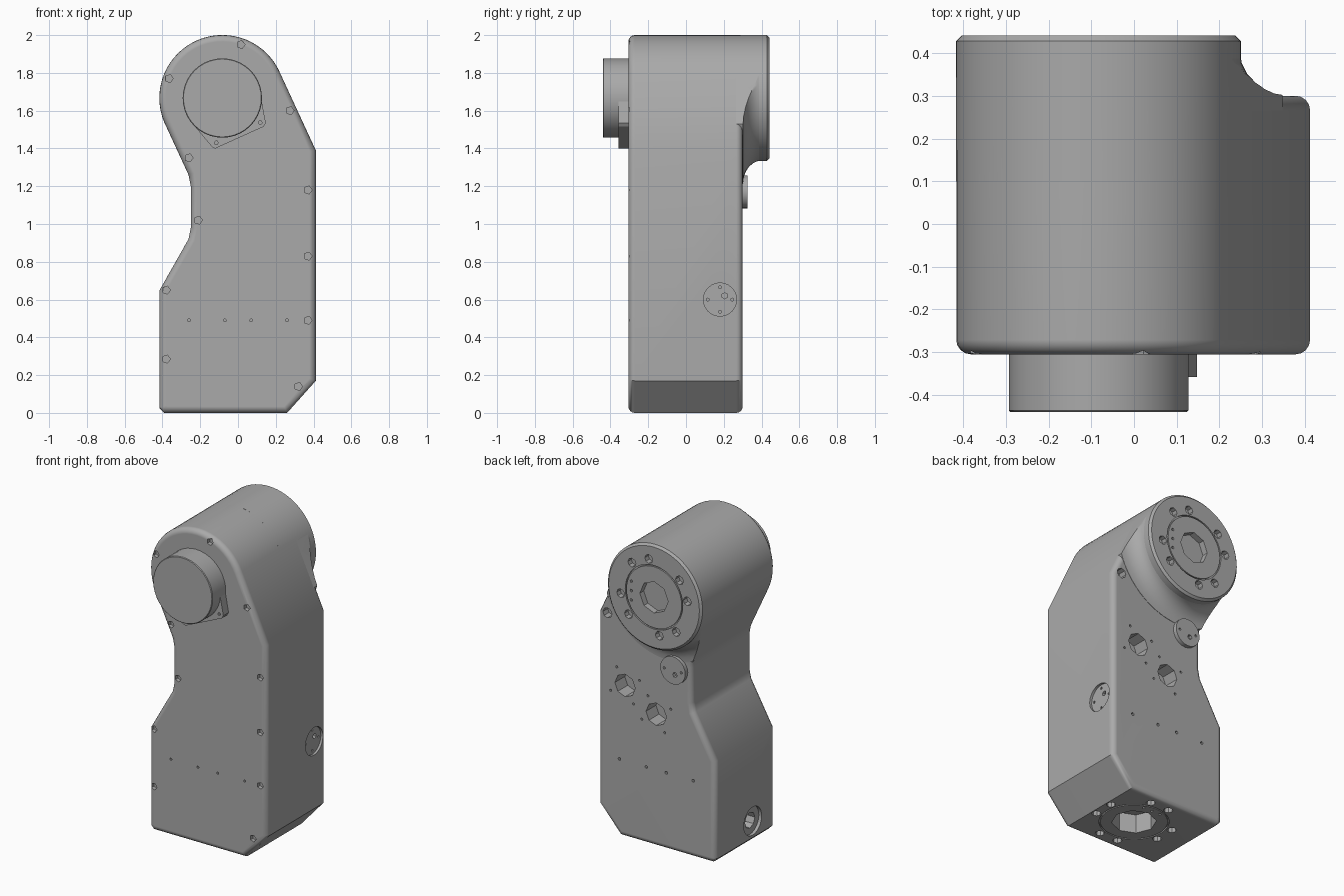
import bpy, bmesh
from math import sin, cos, pi, radians
from mathutils import Vector

if "Cube" in bpy.data.objects:
    bpy.data.objects.remove(bpy.data.objects["Cube"])

grey = bpy.data.materials.new("mid_grey")
grey.use_nodes = True
grey.diffuse_color = (0.4, 0.4, 0.4, 1)
grey.node_tree.nodes["Principled BSDF"].inputs["Base Color"].default_value = grey.diffuse_color

FRONT, BACK = Vector((0, -1, 0)), Vector((0, 1, 0))
LEFT, RIGHT, DOWN = Vector((1, 0, 0)), Vector((-1, 0, 0)), Vector((0, 0, -1))
HEAD = Vector((-0.083, 0, 1.667))
R = 0.333
Y0, Y1 = -0.305, 0.30


def lathe(bm, profile, centre, axis, seg=48, closed=False):
    """Spin (radius, height) points about an axis through centre."""
    rot = Vector((0, 0, 1)).rotation_difference(axis).to_matrix()
    vs = [bm.verts.new(centre + rot @ Vector((r, 0, h))) for r, h in profile]
    es = [bm.edges.new(p) for p in zip(vs, vs[1:])]
    if closed:
        es.append(bm.edges.new((vs[-1], vs[0])))
    made = bmesh.ops.spin(bm, geom=vs + es, cent=centre, axis=axis, angle=2 * pi, steps=seg)
    verts = {v for f in bm.faces for v in f.verts} | {
        v for v in made["geom_last"] if isinstance(v, bmesh.types.BMVert)} | set(vs)
    bmesh.ops.remove_doubles(bm, verts=list(verts), dist=0.0002)


def hole(bm, centre, axis, r, depth, seg=8):
    """Closed cutter that sinks below a surface point."""
    lathe(bm, [(0, 0.05), (r, 0.05), (r, -depth), (0, -depth)], centre, axis, seg)


def prism(bm, outline, y0, y1):
    face = bm.faces.new([bm.verts.new((x, y0, z)) for x, z in outline])
    new = bmesh.ops.extrude_face_region(bm, geom=[face])["geom"]
    bmesh.ops.translate(bm, vec=(0, y1 - y0, 0),
                        verts=[v for v in new if isinstance(v, bmesh.types.BMVert)])


def make(name, bm):
    bmesh.ops.recalc_face_normals(bm, faces=bm.faces)
    mesh = bpy.data.meshes.new(name)
    bm.to_mesh(mesh)
    bm.free()
    mesh.materials.append(grey)
    ob = bpy.data.objects.new(name, mesh)
    bpy.context.collection.objects.link(ob)
    return ob


def activate(ob):
    bpy.ops.object.select_all(action="DESELECT")
    ob.select_set(True)
    bpy.context.view_layer.objects.active = ob


def cut(ob, bm, operation="DIFFERENCE"):
    """Apply a boolean, then discard the cutter."""
    cutter = make("cutter", bm)
    cutter.hide_render = True
    mod = ob.modifiers.new("cut", "BOOLEAN")
    mod.object, mod.operation, mod.solver = cutter, operation, "EXACT"
    activate(ob)
    bpy.ops.object.modifier_apply(modifier=mod.name)
    bpy.data.objects.remove(cutter)


def finish(ob):
    activate(ob)
    bpy.ops.object.shade_smooth_by_angle(angle=radians(32))
    mod = ob.modifiers.new("normals", "WEIGHTED_NORMAL")
    mod.keep_sharp = True


def flange_holes(bm, centre, axis, turn, bore):
    """Central bore, ring groove and four pairs of bolt pockets."""
    hole(bm, centre, axis, bore, 0.12)
    lathe(bm, [(0.195, 0.02), (0.203, 0.02), (0.203, -0.01), (0.195, -0.01)],
          centre, axis, 40, closed=True)
    rot = Vector((0, 0, 1)).rotation_difference(axis).to_matrix()
    for quarter in range(4):
        for side in (-16, 16):
            a = radians(turn + quarter * 90 + side)
            hole(bm, centre + rot @ Vector((cos(a), sin(a), 0)) * 0.238, axis, 0.028, 0.035)
    for h in (-0.06, 0, 0.06):
        hole(bm, centre + rot @ Vector((0.16, h, 0)), axis, 0.009, 0.015, 6)


# Housing outline: straight lower sides, waist, and a round head
arc = [radians(25 + 179.5 * i / 28) for i in range(29)]
outline = [(-0.39, 0), (0.26, 0), (0.412, 0.17), (0.412, 1.39)]
outline += [(HEAD.x + R * cos(a), HEAD.z + R * sin(a)) for a in arc]
outline += [(-0.262, 1.26), (-0.25, 1.2), (-0.25, 0.98), (-0.262, 0.92),
            (-0.415, 0.65), (-0.415, 0.025)]

# Housing with rounded front and back rims
bm = bmesh.new()
prism(bm, outline, Y0, Y1)
rim = [e for e in bm.edges if abs(e.verts[0].co.y - e.verts[1].co.y) < 0.001]
bmesh.ops.bevel(bm, geom=rim, offset=0.034, segments=4, profile=0.5, affect="EDGES")
housing = make("housing", bm)

bm = bmesh.new()
# Cover screws around the front rim
for x, z in [(-0.365, 1.77), (0.015, 1.95), (0.275, 1.6), (-0.26, 1.35), (0.37, 1.18),
             (-0.21, 1.02), (0.37, 0.83), (-0.38, 0.65), (0.37, 0.49), (-0.38, 0.285),
             (0.32, 0.14)]:
    hole(bm, Vector((x, Y0, z)), FRONT, 0.022, 0.025, 5)
# Row of pin holes on front and back
for x in (-0.26, -0.07, 0.07, 0.26):
    hole(bm, Vector((x, Y0, 0.49)), FRONT, 0.008, 0.02, 6)
    hole(bm, Vector((x, Y1, 0.49)), BACK, 0.01, 0.02, 6)
# Back sockets, each with four pin holes
for x, z in [(0.22, 0.97), (0, 0.845)]:
    hole(bm, Vector((x, Y1, z)), BACK, 0.072, 0.1)
    for k in range(4):
        a = radians(60 + 90 * k)
        hole(bm, Vector((x + 0.118 * cos(a), Y1, z + 0.118 * sin(a))), BACK, 0.008, 0.02, 6)
hole(bm, Vector((0.345, Y1, 1.4)), BACK, 0.032, 0.05)
# Side recesses and base flange
hole(bm, Vector((0.412, 0.18, 0.6)), LEFT, 0.088, 0.015, 24)
hole(bm, Vector((-0.415, -0.08, 0.13)), RIGHT, 0.09, 0.02, 24)
flange_holes(bm, Vector((0, 0, 0)), DOWN, 0, 0.13)
cut(housing, bm)
bm = bmesh.new()
hole(bm, Vector((-0.395, -0.08, 0.13)), RIGHT, 0.05, 0.06)
for y, z in [(0.115, 0.6), (0.245, 0.6), (0.18, 0.665), (0.18, 0.535), (0.205, 0.62)]:
    hole(bm, Vector((0.397, y, z)), LEFT, 0.008 if y != 0.205 else 0.016, 0.02, 6)
cut(housing, bm)
finish(housing)

# Round head that reaches out of the back
bm = bmesh.new()
lathe(bm, [(0, 0.1), (R, 0.1), (R + 0.0005, 0.428), (R - 0.013, 0.441), (0, 0.441)],
      HEAD, BACK, 64)
head = make("output_head", bm)
bm = bmesh.new()
flange_holes(bm, HEAD + BACK * 0.441, BACK, 25, 0.1)
cut(head, bm)
finish(head)

# Concave blend from head to back, trimmed to the housing outline
bm = bmesh.new()
sweep = [radians(15 * i) for i in range(7)]
lathe(bm, [(0, 0.266), (0.453, 0.266)]
      + [(0.453 - 0.122 * sin(t), 0.402 - 0.10 * cos(t)) for t in sweep] + [(0, 0.402)],
      HEAD, BACK, 64)
blend = make("head_blend", bm)
bm = bmesh.new()
prism(bm, outline, 0, 0.6)
cut(blend, bm, "INTERSECT")
finish(blend)

# Plug below the head on the back
bm = bmesh.new()
lathe(bm, [(0, 0), (0.088, 0), (0.088, 0.075), (0, 0.075)],
      Vector((-0.134, 0.25, 1.17)), BACK, 24)
plug = make("back_plug", bm)
bm = bmesh.new()
for dx, dz, r in [(0.06, 0, 0.008), (-0.06, 0, 0.008), (-0.015, -0.025, 0.016)]:
    hole(bm, Vector((-0.134 + dx, 0.325, 1.17 + dz)), BACK, r, 0.02, 6)
cut(plug, bm)
finish(plug)

# Motor cap on the front
bm = bmesh.new()
lathe(bm, [(0, 0.28), (0.21, 0.28), (0.21, 0.436), (0.206, 0.44), (0, 0.44)], HEAD, FRONT, 40)
finish(make("motor_cap", bm))

# Tilted bracket under the cap
bm = bmesh.new()
prism(bm, [(-0.12, 1.4), (0.135, 1.515), (0.147, 1.535), (0.12, 1.68), (-0.08, 1.67),
           (-0.24, 1.53), (-0.135, 1.405)], -0.358, -0.29)
bracket = make("motor_bracket", bm)
bm = bmesh.new()
for x, z in [(-0.115, 1.43), (0.118, 1.537)]:
    hole(bm, Vector((x, -0.358, z)), FRONT, 0.01, 0.03, 6)
cut(bracket, bm)
finish(bracket)
